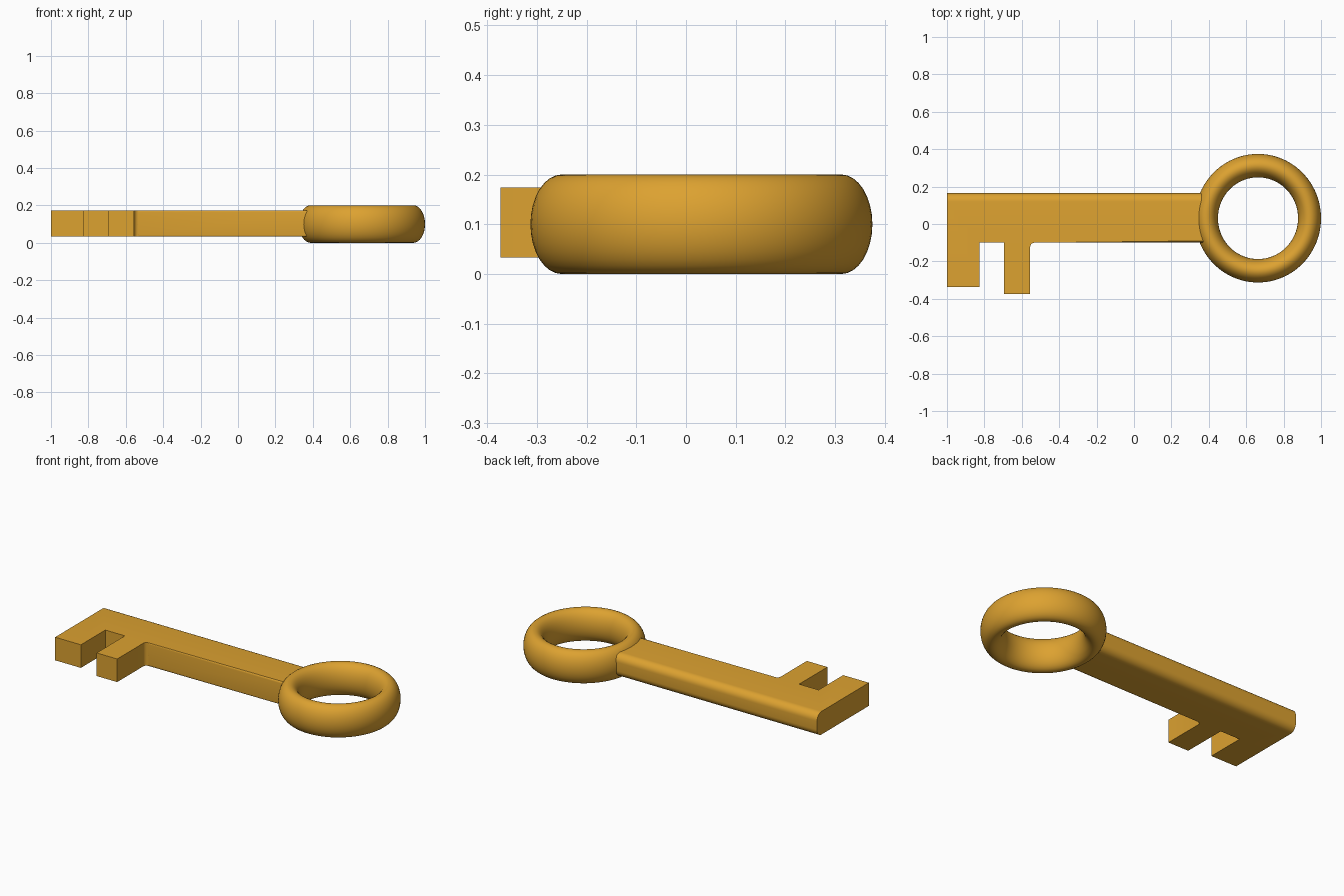
import bpy, bmesh, math

if "Cube" in bpy.data.objects:
    bpy.data.objects.remove(bpy.data.objects["Cube"])

gold = bpy.data.materials.new("gold")
gold.diffuse_color = (0.72, 0.36, 0.03, 1)
gold.use_nodes = True
gold.node_tree.nodes["Principled BSDF"].inputs["Base Color"].default_value = gold.diffuse_color

Z0, Z1 = 0.033, 0.174
BACK, FRONT = 0.165, -0.10

# Ring handle: torus with a tall oval cross-section
bpy.ops.mesh.primitive_torus_add(major_segments=96, minor_segments=32,
                                 major_radius=0.2755, minor_radius=0.0615,
                                 location=(0.663, 0.031, 0.1))
ring = bpy.context.object
ring.name = "ring_handle"
ring.scale = (1, 1.02, 0.1 / 0.0615)
bpy.ops.object.transform_apply(location=False, rotation=False, scale=True)
bpy.ops.object.shade_smooth()
ring.data.materials.append(gold)

# Shaft with two teeth: outline in plan, with a small fillet beside the second tooth
r = 0.022
fillet = [(-0.555 + r - r * math.cos(a), FRONT - r + r * math.sin(a))
          for a in (math.radians(18 * i) for i in range(6))]
outline = [(-1, BACK), (-1, -0.336), (-0.826, -0.336), (-0.826, FRONT),
           (-0.694, FRONT), (-0.694, -0.373), (-0.555, -0.373)]
outline += fillet + [(0.385, FRONT), (0.385, BACK)]

bm = bmesh.new()
face = bm.faces.new([bm.verts.new((x, y, Z0)) for x, y in outline])
ext = bmesh.ops.extrude_face_region(bm, geom=[face])
for v in ext["geom"]:
    if isinstance(v, bmesh.types.BMVert):
        v.co.z = Z1
bmesh.ops.recalc_face_normals(bm, faces=bm.faces)


def round_long_edges(y, width, segments):
    """Round the long top and bottom edges lying at this y."""
    edges = [e for e in bm.edges if e.calc_length() > 0.5
             and all(abs(v.co.y - y) < 1e-4 for v in e.verts)]
    bmesh.ops.bevel(bm, geom=edges, offset=width, offset_type='OFFSET',
                    segments=segments, profile=0.5, affect='EDGES')


round_long_edges(BACK, 0.045, 8)
round_long_edges(FRONT, 0.010, 3)

mesh = bpy.data.meshes.new("shaft_with_teeth")
bm.to_mesh(mesh)
bm.free()
shaft = bpy.data.objects.new("shaft_with_teeth", mesh)
bpy.context.collection.objects.link(shaft)
mesh.materials.append(gold)

bpy.ops.object.select_all(action='DESELECT')
shaft.select_set(True)
bpy.context.view_layer.objects.active = shaft
bpy.ops.object.shade_smooth_by_angle(angle=math.radians(30))
